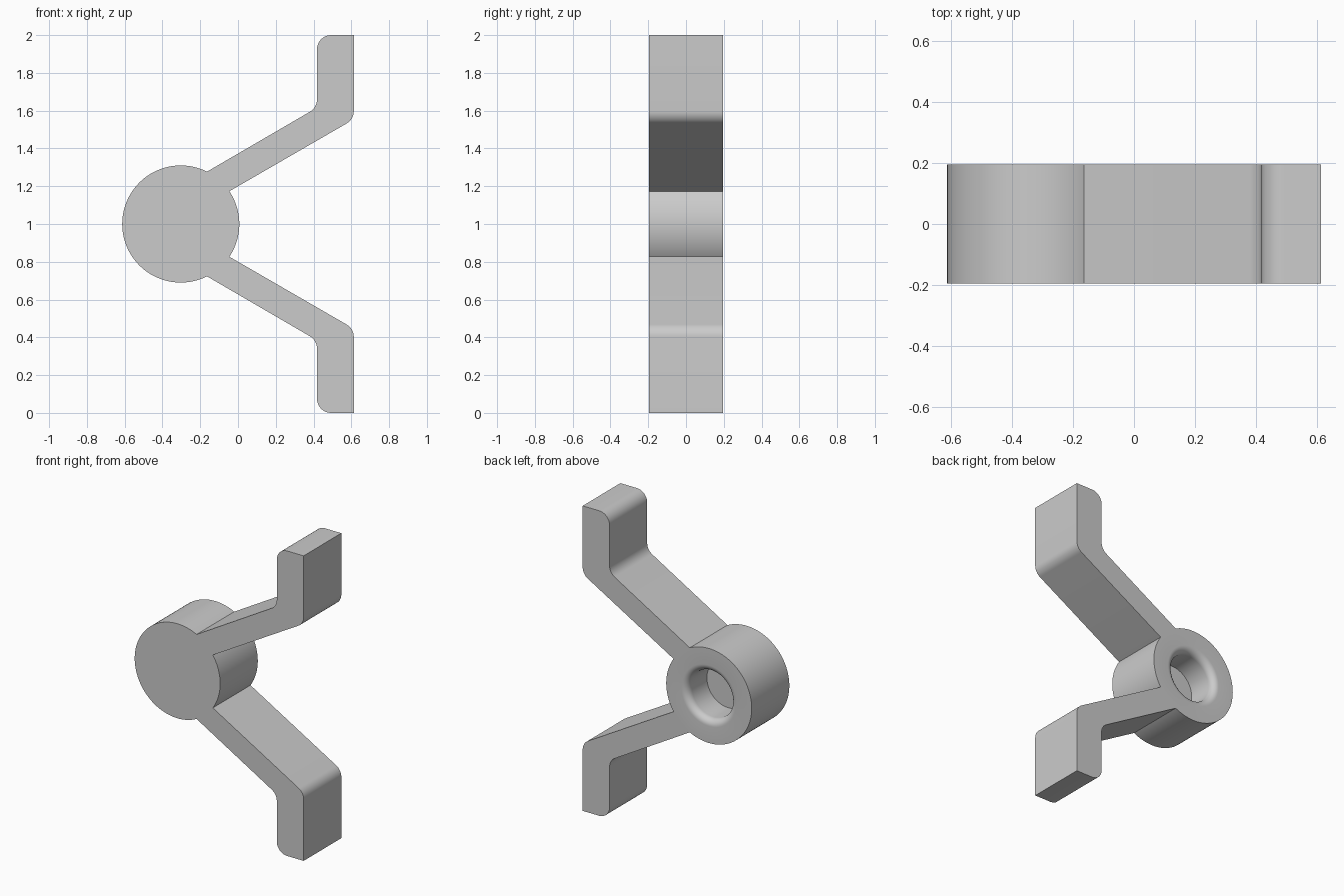
import bpy, bmesh
from math import sin, cos, pi, radians
from mathutils import Vector, Matrix

if "Cube" in bpy.data.objects:
    bpy.data.objects.remove(bpy.data.objects["Cube"], do_unlink=True)

HALF = 0.195                 # half thickness along y
HUB = Vector((-0.303, 1.0))  # hub centre in x, z
R = 0.31                     # hub radius
BORE, ROUND, DEPTH = 0.155, 0.045, 0.2

grey = bpy.data.materials.new("plain grey")
grey.use_nodes = True
grey.diffuse_color = (0.6, 0.6, 0.6, 1)
grey.node_tree.nodes["Principled BSDF"].inputs["Base Color"].default_value = (0.6, 0.6, 0.6, 1)


def finish(name, bm):
    bmesh.ops.recalc_face_normals(bm, faces=bm.faces)
    mesh = bpy.data.meshes.new(name)
    bm.to_mesh(mesh)
    bm.free()
    mesh.materials.append(grey)
    obj = bpy.data.objects.new(name, mesh)
    bpy.context.collection.objects.link(obj)
    bpy.ops.object.select_all(action='DESELECT')
    obj.select_set(True)
    bpy.context.view_layer.objects.active = obj
    bpy.ops.object.shade_smooth_by_angle(angle=radians(30))
    return obj


def fillet(before, corner, after, radius, steps=8):
    """Points of a round that replaces the corner."""
    a, b = (before - corner).normalized(), (after - corner).normalized()
    half = a.angle(b) / 2
    start = corner + a * radius / (sin(half) / cos(half))
    end = corner + b * radius / (sin(half) / cos(half))
    centre = corner + (a + b).normalized() * radius / sin(half)
    u, v = start - centre, end - centre
    sweep = pi - 2 * half
    return [centre + (u * sin((1 - i / steps) * sweep) + v * sin(i / steps * sweep)) / sin(sweep)
            for i in range(steps + 1)]


# Hub: solid at the front, blind bore with a rounded mouth at the back
profile = [(0, -HALF), (R, -HALF), (R, HALF)]
profile += [(BORE + ROUND * (1 - sin(t)), HALF - ROUND * (1 - cos(t)))
            for t in (i * pi / 16 for i in range(9))]
profile += [(BORE, HALF - DEPTH), (0, HALF - DEPTH)]
bm = bmesh.new()
verts = [bm.verts.new((HUB.x + r, y, HUB.y)) for r, y in profile]
edges = [bm.edges.new(pair) for pair in zip(verts, verts[1:])]
bmesh.ops.spin(bm, geom=verts + edges, cent=(HUB.x, 0, HUB.y), axis=(0, 1, 0),
               angle=2 * pi, steps=128, use_merge=True)
bmesh.ops.remove_doubles(bm, verts=bm.verts, dist=1e-5)
finish("hub", bm)

# Arm outline: root arc on the hub, sloped bar, upright pad with rounded corners
root = [HUB + (R - 0.001) * Vector((cos(t), sin(t)))
        for t in (radians(63.5 - 29.5 * i / 12) for i in range(13))]
elbow_low = Vector((0.613, 1.554))
tip_out = Vector((0.613, 2.0))
tip_in = Vector((0.418, 2.0))
elbow_high = Vector((0.418, 1.616))
outline = root + fillet(root[-1], elbow_low, tip_out, 0.075)
outline.append(tip_out)
outline += fillet(tip_out, tip_in, elbow_high, 0.075)
outline += fillet(tip_in, elbow_high, root[0], 0.075)

# Upper arm and its mirror image below the hub
for name, side in (("upper_arm", 1), ("lower_arm", -1)):
    bm = bmesh.new()
    face = bm.faces.new([bm.verts.new((p.x, -HALF, 1 + side * (p.y - 1))) for p in outline])
    out = bmesh.ops.extrude_face_region(bm, geom=[face], use_keep_orig=True)
    moved = [g for g in out["geom"] if isinstance(g, bmesh.types.BMVert)]
    bmesh.ops.translate(bm, verts=moved, vec=(0, 2 * HALF, 0))
    finish(name, bm)
